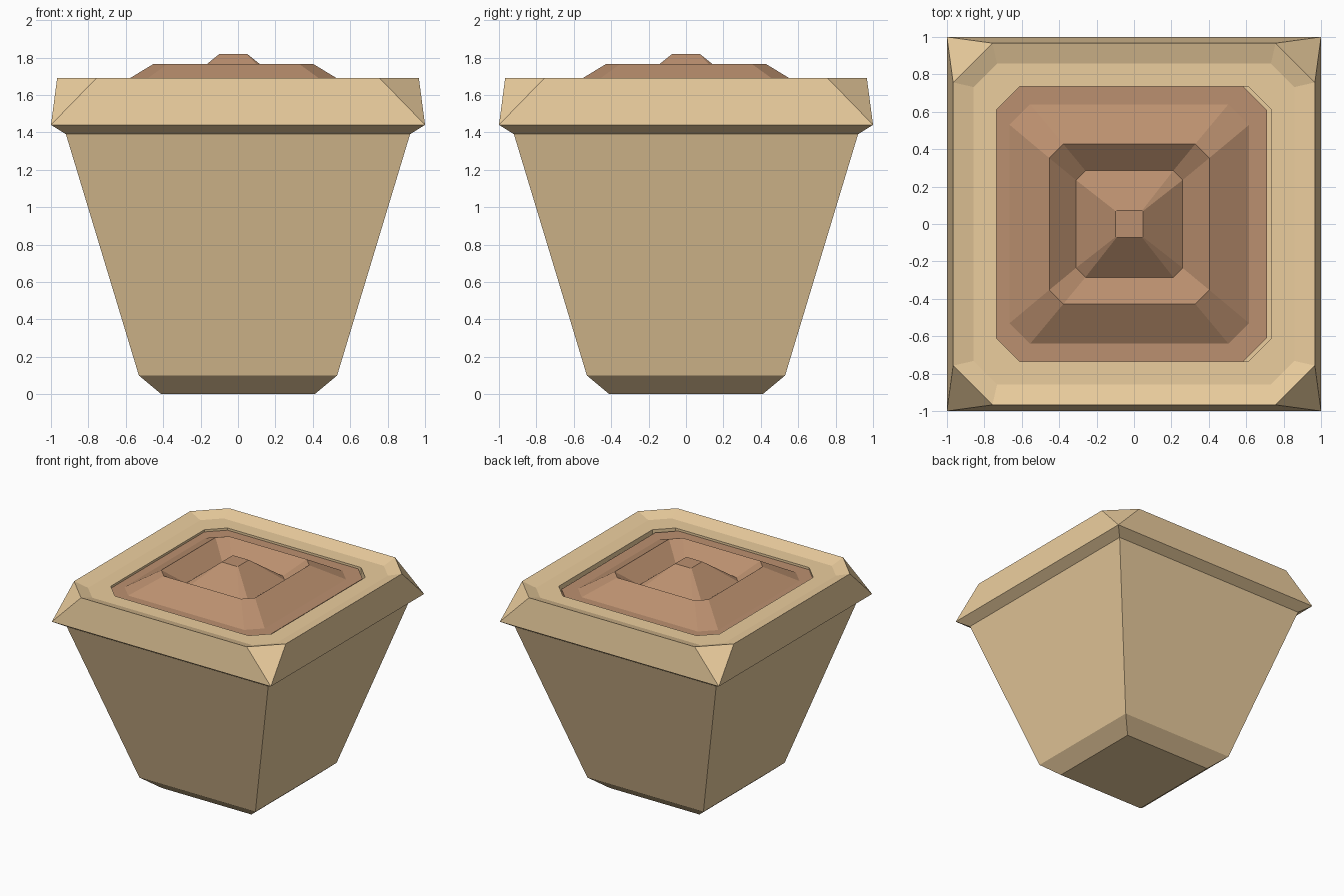
import bpy, bmesh

if "Cube" in bpy.data.objects:
    bpy.data.objects.remove(bpy.data.objects["Cube"])


def material(name, rgb):
    m = bpy.data.materials.new(name)
    m.diffuse_color = (*rgb, 1)
    m.use_nodes = True
    m.node_tree.nodes["Principled BSDF"].inputs["Base Color"].default_value = m.diffuse_color
    return m


def ring(half, cut, z, cx):
    # Square with corners trimmed by "cut" (0 = sharp corner)
    a, b = half, half - cut
    pts = [(a, -b), (a, b), (b, a), (-b, a), (-a, b), (-a, -b), (-b, -a), (b, -a)]
    return [(x + cx, y, z) for x, y in pts]


def loft(name, levels, mat, cx=0.0, cap_start=True):
    # Bridge a stack of rings, then weld the doubled sharp corners
    bm = bmesh.new()
    loops = [[bm.verts.new(p) for p in ring(*lv, cx)] for lv in levels]
    for lo, hi in zip(loops, loops[1:]):
        for i in range(8):
            j = (i + 1) % 8
            bm.faces.new((lo[i], lo[j], hi[j], hi[i]))
    bm.faces.new(loops[-1])
    if cap_start:
        bm.faces.new(loops[0][::-1])
    bmesh.ops.remove_doubles(bm, verts=bm.verts, dist=0.0005)
    bmesh.ops.recalc_face_normals(bm, faces=bm.faces)
    me = bpy.data.meshes.new(name)
    bm.to_mesh(me)
    bm.free()
    me.materials.append(mat)
    ob = bpy.data.objects.new(name, me)
    bpy.context.collection.objects.link(ob)
    return ob


clay = material("clay", (0.83, 0.61, 0.34))
earth = material("earth", (0.50, 0.28, 0.16))

# Tapered square pot: foot, wall, flared rim with faceted corners, inner lip
loft("planter_pot", [
    (0.41, 0, 0.0), (0.53, 0, 0.10), (0.92, 0, 1.39), (1.0, 0, 1.44),
    (0.967, 0.21, 1.69), (0.857, 0.125, 1.655),
    (0.735, 0.125, 1.655), (0.735, 0.125, 1.58),
], clay)

# Soil: flat border, raised ring, trough and central mound, slightly off centre
loft("soil", [
    (0.735, 0.125, 1.58), (0.735, 0.125, 1.637), (0.64, 0.11, 1.637),
    (0.428, 0.075, 1.765), (0.285, 0.05, 1.65), (0.073, 0.004, 1.82),
], earth, cx=-0.025, cap_start=False)
